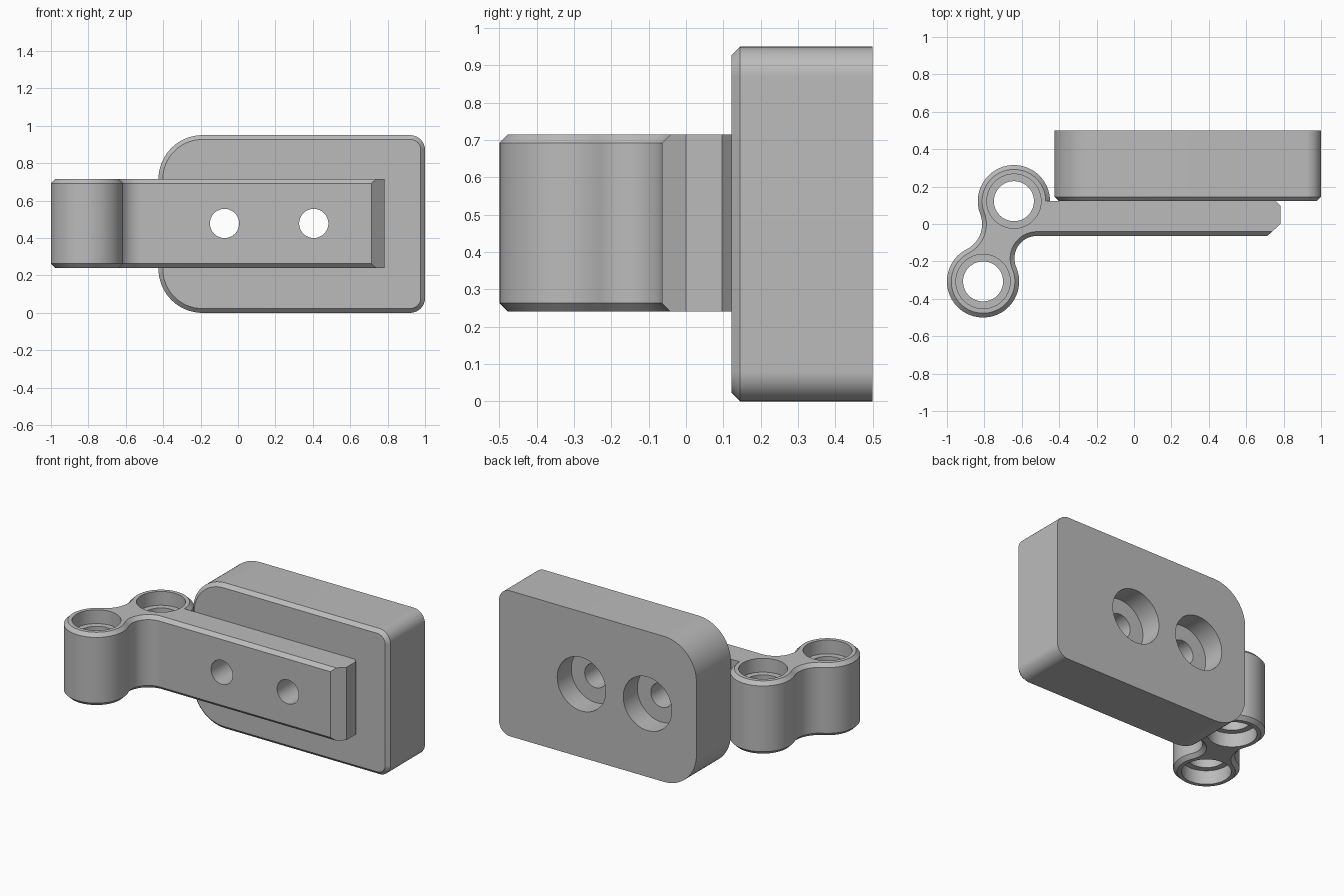
import bpy, bmesh, math
from mathutils import Vector, Matrix

cube = bpy.data.objects.get("Cube")
if cube:
    bpy.data.objects.remove(cube, do_unlink=True)

grey = bpy.data.materials.new("plain_grey")
grey.use_nodes = True
colour = (0.5, 0.5, 0.5, 1)
grey.diffuse_color = colour
grey.node_tree.nodes["Principled BSDF"].inputs["Base Color"].default_value = colour

CHAMFER = 0.023


def make_object(name, bm):
    bmesh.ops.recalc_face_normals(bm, faces=bm.faces[:])
    mesh = bpy.data.meshes.new(name)
    bm.to_mesh(mesh)
    bm.free()
    mesh.materials.append(grey)
    obj = bpy.data.objects.new(name, mesh)
    bpy.context.collection.objects.link(obj)
    return obj


def arc(centre, radius, start, end, steps=24):
    return [centre + radius * Vector((math.cos(a), math.sin(a)))
            for a in (start + (end - start) * i / steps for i in range(steps + 1))]


def tidy(points):
    """Drop repeated neighbouring points."""
    return [p for i, p in enumerate(points) if (p - points[i - 1]).length > 1e-4]


def inset(points, offsets):
    """Move each outline edge inwards by its own offset."""
    result = []
    count = len(points)
    normals = []
    for i in range(count):
        d = (points[(i + 1) % count] - points[i]).normalized()
        normals.append(Vector((-d.y, d.x)))
    for i, p in enumerate(points):
        n, m, a, b = normals[i - 1], normals[i], offsets[i - 1], offsets[i]
        det = n.x * m.y - n.y * m.x
        if abs(det) < 0.01:
            move = (n + m).normalized() * max(a, b)
        else:
            move = Vector(((a * m.y - b * n.y) / det, (b * n.x - a * m.x) / det))
        result.append(p + move)
    return result


def prism(name, layers, place):
    """Skin a stack of (outline, height) layers and cap both ends."""
    bm = bmesh.new()
    rings = [[bm.verts.new(place(p.x, p.y, h)) for p in pts] for pts, h in layers]
    for low, high in zip(rings, rings[1:]):
        for i in range(len(low)):
            bm.faces.new((low[i - 1], low[i], high[i], high[i - 1]))
    bm.faces.new(rings[0])
    bm.faces.new(rings[-1])
    return make_object(name, bm)


def drill(obj, radius, centre, length, axis):
    """Cut a round hole through the object."""
    bm = bmesh.new()
    turn = Matrix.Rotation(math.pi / 2, 4, 'X') if axis == 'Y' else Matrix()
    bmesh.ops.create_cone(bm, cap_ends=True, segments=64, radius1=radius, radius2=radius,
                          depth=length, matrix=Matrix.Translation(centre) @ turn)
    cutter = make_object("hole_cutter", bm)
    cutter.hide_render = True
    mod = obj.modifiers.new("hole", 'BOOLEAN')
    mod.operation, mod.solver, mod.object = 'DIFFERENCE', 'EXACT', cutter
    bpy.context.view_layer.objects.active = obj
    bpy.ops.object.modifier_apply(modifier=mod.name)
    bpy.data.objects.remove(cutter, do_unlink=True)


def smooth(obj):
    bpy.ops.object.select_all(action='DESELECT')
    obj.select_set(True)
    bpy.context.view_layer.objects.active = obj
    bpy.ops.object.shade_smooth_by_angle(angle=math.radians(30))


def angle(v):
    return math.atan2(v.y, v.x)


# Mounting block: rounded plate with a chamfered front rim
left, right, top = -0.425, 1.0, 0.95
big, small = 0.235, 0.08
block_front, block_back = 0.122, 0.5
quarter = math.pi / 2
outline = []
for x, z, r, start in ((right - small, small, small, -1), (right - small, top - small, small, 0),
                       (left + big, top - big, big, 1), (left + big, big, big, 2)):
    outline += arc(Vector((x, z)), r, start * quarter, (start + 1) * quarter)
outline = tidy(outline)
rim = inset(outline, [CHAMFER] * len(outline))
block = prism("mounting_block",
              [(rim, block_front), (outline, block_front + CHAMFER), (outline, block_back)],
              lambda u, v, h: (u, h, v))

# Hinge arm: straight bar, two barrels and the blended web between them
R = 0.193
upper, lower = Vector((-0.642, 0.122)), Vector((-0.807, -0.307))
front_y = -0.064
axis = (upper - lower).normalized()
side = Vector((-axis.y, axis.x))
r_left = 0.15
half = (upper - lower).length / 2
left_c = (upper + lower) / 2 + side * math.sqrt((R + r_left) ** 2 - half ** 2)
r_right = 0.12
dy = front_y - r_right - lower.y
right_c = Vector((lower.x + math.sqrt((R + r_right) ** 2 - dy ** 2), front_y - r_right))
turn = 2 * math.pi

bar_end = [Vector(p) for p in ((0.713, front_y), (0.783, 0.0), (0.783, 0.097), (0.758, 0.122))]
hinge = list(bar_end)
hinge += arc(upper, R, 0, angle(left_c - upper) % turn, 48)
hinge += arc(left_c, r_left, angle(upper - left_c), angle(lower - left_c))
hinge += arc(lower, R, angle(left_c - lower), angle(right_c - lower) + turn, 56)
hinge += arc(right_c, r_right, angle(lower - right_c) % turn, quarter)
hinge = tidy(hinge)
# the end and back of the bar stay square
offsets = [0 if i < len(bar_end) else CHAMFER for i in range(len(hinge))]
edge = inset(hinge, offsets)
z0, z1 = 0.24, 0.715
arm = prism("hinge_arm", [(edge, z0), (hinge, z0 + CHAMFER), (hinge, z1 - CHAMFER), (edge, z1)],
            lambda u, v, h: (u, v, h))

# Barrel bores with a wider recess at each end
for c in (upper, lower):
    drill(arm, 0.107, (c.x, c.y, (z0 + z1) / 2), 1, 'Z')
    for z in (z0, z1):
        drill(arm, 0.145, (c.x, c.y, z), 0.18, 'Z')

# Screw holes through bar and block, counterbored from the back
for x in (-0.072, 0.405):
    drill(arm, 0.078, (x, 0, 0.478), 1, 'Y')
    drill(block, 0.078, (x, 0.3, 0.478), 1, 'Y')
    drill(block, 0.175, (x, block_back, 0.478), 0.29, 'Y')

for obj in (block, arm):
    smooth(obj)
